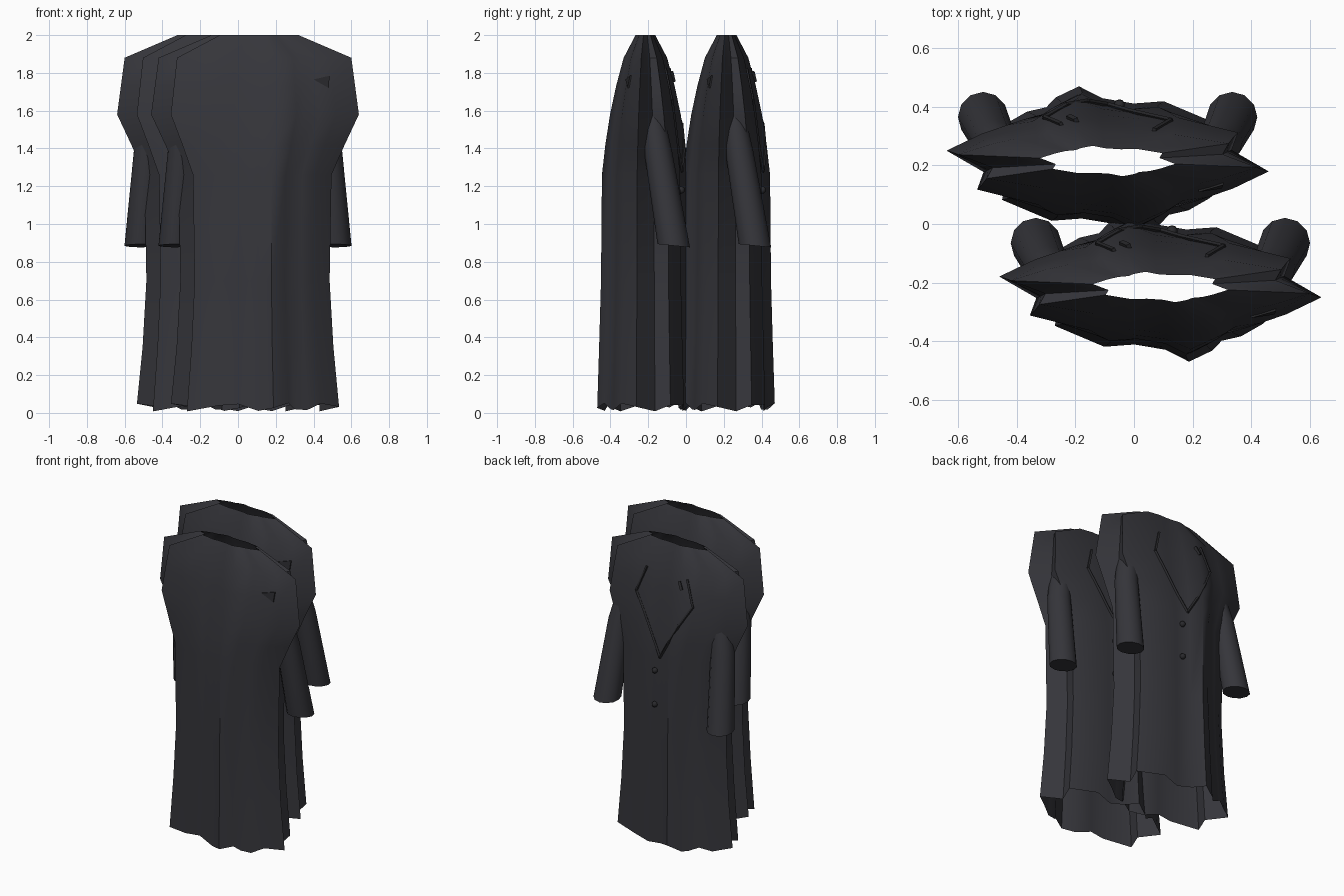
import bpy, bmesh, math
from mathutils import Vector

cube = bpy.data.objects.get("Cube")
if cube:
    bpy.data.objects.remove(cube, do_unlink=True)


def make_material(name, color):
    m = bpy.data.materials.new(name)
    m.use_nodes = True
    m.diffuse_color = (*color, 1)
    m.node_tree.nodes["Principled BSDF"].inputs["Base Color"].default_value = (*color, 1)
    return m


cloth = make_material("charcoal cloth", (0.036, 0.036, 0.043))
trim = make_material("dark trim", (0.022, 0.022, 0.025))


def finish(bm, name, mat, origin, angle=40):
    bmesh.ops.recalc_face_normals(bm, faces=bm.faces)
    mesh = bpy.data.meshes.new(name)
    bm.to_mesh(mesh)
    bm.free()
    mesh.materials.append(mat)
    obj = bpy.data.objects.new(name, mesh)
    bpy.context.collection.objects.link(obj)
    obj.location = origin
    bpy.ops.object.select_all(action='DESELECT')
    obj.select_set(True)
    bpy.context.view_layer.objects.active = obj
    bpy.ops.object.shade_smooth_by_angle(angle=math.radians(angle))
    return obj


def loft(bm, rings, caps=False):
    loops = [[bm.verts.new(p) for p in ring] for ring in rings]
    n = len(loops[0])
    for a, b in zip(loops, loops[1:]):
        for i in range(n):
            j = (i + 1) % n
            bm.faces.new((a[i], a[j], b[j], b[i]))
    if caps:
        bm.faces.new(loops[0])
        bm.faces.new(loops[-1])


# Folded cross-section: one half, then the same half turned by 180 degrees
HALF = [(-1, .19), (-.77, -.2), (-.81, -.52), (-.43, -.8), (-.2, -.77), (.04, -.84),
        (.22, -1), (.4, -.85), (.47, -.72), (.62, -.66), (.78, -.5)]
SECTION = HALF + [(-x, -y) for x, y in HALF]

# Height, half width, half depth
LEVELS = [(.03, .445, .255), (.35, .415, .245), (.7, .395, .235), (1.26, .405, .23),
          (1.42, .475, .212), (1.58, .55, .187), (1.73, .53, .155), (1.88, .51, .115),
          (2, .23, .052)]


def coat_body(origin):
    bm = bmesh.new()
    rings = []
    for k, (z, w, d) in enumerate(LEVELS):
        wave = .022 if k == 0 else 0
        rings.append([(x * w, y * d, z + wave * math.sin(i * 1.9 + 1))
                      for i, (x, y) in enumerate(SECTION)])
    loft(bm, rings)
    return finish(bm, "coat_body", cloth, origin, 50)


# Height, x, y, radius down the arm
ARM = [(1.8, .33, .0, .035), (1.62, .35, .03, .06), (1.4, .385, .065, .075),
       (.885, .425, .15, .086)]


def sleeve(origin, side, name):
    bm = bmesh.new()
    rings = []
    for z, x, y, r in ARM:
        rings.append([(side * (x + r * math.cos(t)), y + r * math.sin(t),
                       z - .1 * r * math.sin(t))
                      for t in (math.tau * i / 12 for i in range(12))])
    loft(bm, rings, caps=True)
    finish(bm, name, cloth, origin)


def bar(bm, points, r=.009):
    for a, b in zip(points, points[1:]):
        a, b = Vector(a), Vector(b)
        axis = b - a
        q = axis.to_track_quat('Z', 'Y').to_matrix().to_4x4()
        q.translation = (a + b) / 2
        bmesh.ops.create_cone(bm, cap_ends=True, segments=4, radius1=r, radius2=r,
                              depth=axis.length + r, matrix=q)


def on_front(body, x, z, lift=.004):
    hit, loc, _, _ = body.ray_cast(Vector((x, 1, z)), Vector((0, -1, 0)))
    return (x, loc.y + lift if hit else .2, z)


def lapels(body, origin):
    for side, name in ((1, "left_lapel_edge"), (-1, "right_lapel_edge")):
        bm = bmesh.new()
        path = [(0, 1.28), (.07, 1.4), (.14, 1.53), (.215, 1.66), (.16, 1.82)]
        bar(bm, [on_front(body, side * x, z) for x, z in path])
        finish(bm, name, trim, origin, 30)


def buttons(body, origin):
    for z, name in ((1.18, "upper_button"), (.95, "lower_button")):
        bm = bmesh.new()
        bmesh.ops.create_uvsphere(bm, u_segments=10, v_segments=6, radius=.019)
        bmesh.ops.translate(bm, vec=on_front(body, .04, z, .006), verts=bm.verts)
        finish(bm, name, trim, origin, 60)


def small_details(body, origin):
    # Short slit beside the right lapel
    bm = bmesh.new()
    bar(bm, [on_front(body, -.11, 1.8), on_front(body, -.13, 1.76)], .012)
    finish(bm, "lapel_slit", trim, origin, 30)
    # Folded tuck on the left shoulder
    bm = bmesh.new()
    verts = []
    for x, z in ((.31, 1.765), (.395, 1.785), (.39, 1.72)):
        hit, loc, _, _ = body.ray_cast(Vector((x, -1, z)), Vector((0, 1, 0)))
        verts.append(bm.verts.new((x, loc.y - .008 if hit else -.1, z)))
    bm.faces.new(verts)
    made = bmesh.ops.extrude_face_region(bm, geom=list(bm.faces))
    bmesh.ops.translate(bm, vec=(0, .015, 0),
                        verts=[v for v in made["geom"] if isinstance(v, bmesh.types.BMVert)])
    finish(bm, "shoulder_tuck", trim, origin, 30)


# Two identical coats, one staggered behind the other
for origin in ((.09, -.215, 0), (-.09, .215, 0)):
    body = coat_body(origin)
    bpy.context.view_layer.update()
    sleeve(origin, 1, "left_sleeve")
    sleeve(origin, -1, "right_sleeve")
    lapels(body, origin)
    buttons(body, origin)
    small_details(body, origin)
